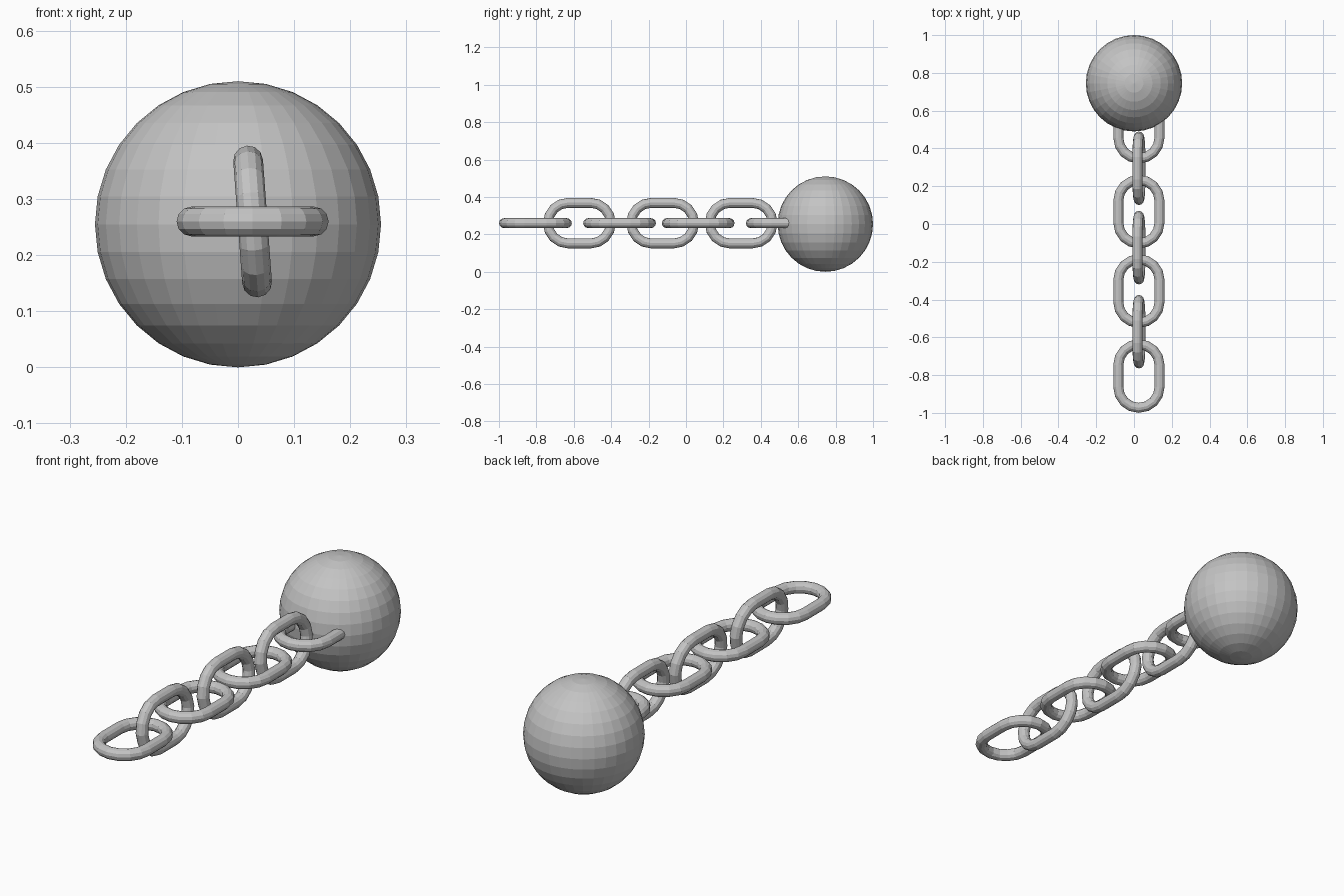
import bpy, bmesh, math
from mathutils import Matrix, Vector

if "Cube" in bpy.data.objects:
    bpy.data.objects.remove(bpy.data.objects["Cube"])

grey = bpy.data.materials.new("iron grey")
grey.diffuse_color = (0.55, 0.55, 0.55, 1)
grey.use_nodes = True
grey.node_tree.nodes["Principled BSDF"].inputs["Base Color"].default_value = grey.diffuse_color


def finish(bm, name):
    bmesh.ops.recalc_face_normals(bm, faces=bm.faces)
    mesh = bpy.data.meshes.new(name)
    bm.to_mesh(mesh)
    bm.free()
    mesh.materials.append(grey)
    obj = bpy.data.objects.new(name, mesh)
    bpy.context.collection.objects.link(obj)
    return obj


def chain_link(name, y, roll):
    """Stadium-shaped ring lying along y, rolled about the chain axis."""
    bend, straight, tube, arc, sides = 0.109, 0.059, 0.0265, 8, 12
    bm = bmesh.new()
    rings = []
    for end in (1, -1):
        for i in range(arc + 1):
            a = math.pi * i / arc + (0 if end == 1 else math.pi)
            out = Vector((math.cos(a), math.sin(a), 0))
            centre = out * bend + Vector((0, end * straight, 0))
            ring = []
            for j in range(sides):
                t = 2 * math.pi * j / sides
                ring.append(bm.verts.new(centre + out * tube * math.cos(t)
                                         + Vector((0, 0, tube * math.sin(t)))))
            rings.append(ring)
    for k, ring in enumerate(rings):
        nxt = rings[(k + 1) % len(rings)]
        for j in range(sides):
            n = (j + 1) % sides
            bm.faces.new((ring[j], ring[n], nxt[n], nxt[j]))
    bm.transform(Matrix.Translation((0.026, y, 0.26)) @ Matrix.Rotation(roll, 4, 'Y'))
    return finish(bm, name)


# Ball
bm = bmesh.new()
bmesh.ops.create_uvsphere(bm, u_segments=32, v_segments=16, radius=0.255)
bm.transform(Matrix.Translation((0, 0.745, 0.255)))
finish(bm, "ball")

# Flat links, the last one sunk into the ball
for i, y in enumerate((-0.805, -0.355, 0.065, 0.515)):
    chain_link(f"flat_link_{i + 1}", y, 0)

# Upright links, leaning slightly
for i, y in enumerate((-0.57, -0.125, 0.295)):
    chain_link(f"upright_link_{i + 1}", y, math.radians(90 - 4.2))
